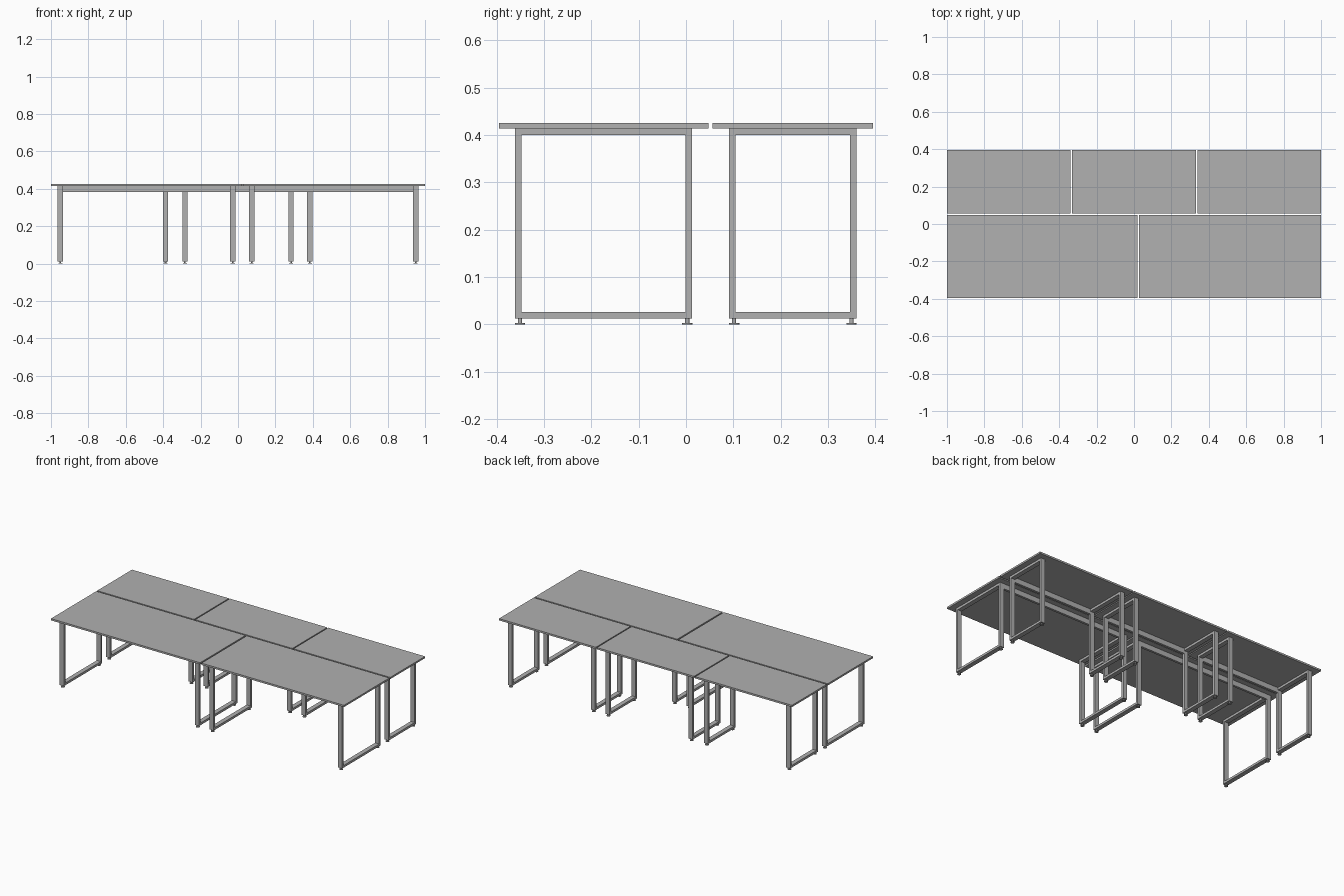
import bpy, bmesh
from mathutils import Matrix, Vector

if "Cube" in bpy.data.objects:
    bpy.data.objects.remove(bpy.data.objects["Cube"])

TOP_Z, TOP_T = 0.414, 0.011      # underside of the tops, thickness
LEG_W, LEG_D = 0.028, 0.014      # tube section along x and y
BASE_Z = 0.012                   # underside of the leg loops

GREY = bpy.data.materials.new("dark_grey")
GREY.diffuse_color = (0.44, 0.44, 0.44, 1)
GREY.use_nodes = True
GREY.node_tree.nodes["Principled BSDF"].inputs["Base Color"].default_value = GREY.diffuse_color


def finish(bm, name):
    mesh = bpy.data.meshes.new(name)
    bm.to_mesh(mesh)
    bm.free()
    mesh.materials.append(GREY)
    ob = bpy.data.objects.new(name, mesh)
    bpy.context.collection.objects.link(ob)
    return ob


def add_box(bm, x0, x1, y0, y1, z0, z1):
    c = Vector(((x0 + x1) / 2, (y0 + y1) / 2, (z0 + z1) / 2))
    s = Matrix.Diagonal((x1 - x0, y1 - y0, z1 - z0, 1))
    bmesh.ops.create_cube(bm, size=1, matrix=Matrix.Translation(c) @ s)


def box(name, *b):
    bm = bmesh.new()
    add_box(bm, *b)
    return finish(bm, name)


def leg_frame(name, x, y0, y1):
    # closed rectangular loop of tube
    bm = bmesh.new()
    a, b = x - LEG_W / 2, x + LEG_W / 2
    for y in (y0, y1 - LEG_D):
        add_box(bm, a, b, y, y + LEG_D, BASE_Z, TOP_Z)
    for z in (BASE_Z, TOP_Z - LEG_D):
        add_box(bm, a, b, y0 + LEG_D, y1 - LEG_D, z, z + LEG_D)
    finish(bm, name)
    # levelling feet: stem and disc
    bm = bmesh.new()
    for y in (y0 + LEG_D * 0.75, y1 - LEG_D * 0.75):
        for r, z0, z1 in ((0.011, 0, 0.003), (0.0045, 0.003, BASE_Z)):
            bmesh.ops.create_cone(bm, cap_ends=True, segments=16, radius1=r, radius2=r,
                                  depth=z1 - z0,
                                  matrix=Matrix.Translation((x, y, (z0 + z1) / 2)))
    feet = finish(bm, name + "_feet")
    bpy.context.view_layer.objects.active = feet
    feet.select_set(True)
    bpy.ops.object.shade_smooth_by_angle()
    feet.select_set(False)


def desk(name, top_x, top_y, legs_x, legs_y, rail_y):
    box(name + "_top", *top_x, *top_y, TOP_Z, TOP_Z + TOP_T)
    for side, x in zip(("left", "right"), legs_x):
        leg_frame(f"{name}_{side}_leg_frame", x, *legs_y)
    # long rail joining the two leg frames on the inner side
    box(name + "_rail", legs_x[0] + LEG_W / 2, legs_x[1] - LEG_W / 2,
        rail_y, rail_y + LEG_D, TOP_Z - 0.031, TOP_Z)


# front row: two deep desks
F_TOP, F_LEG = (-0.395, 0.047), (-0.361, 0.013)
desk("front_left_desk", (-1, 0.018), F_TOP, (-0.95, -0.028), F_LEG, F_LEG[1] - LEG_D)
desk("front_right_desk", (0.027, 1), F_TOP, (0.073, 0.95), F_LEG, F_LEG[1] - LEG_D)

# back row: three shallower desks
B_TOP, B_LEG = (0.056, 0.395), (0.091, 0.360)
desk("back_left_desk", (-1, -0.339), B_TOP, (-0.95, -0.388), B_LEG, B_LEG[0])
desk("back_middle_desk", (-0.332, 0.332), B_TOP, (-0.284, 0.284), B_LEG, B_LEG[0])
desk("back_right_desk", (0.339, 1), B_TOP, (0.384, 0.95), B_LEG, B_LEG[0])
